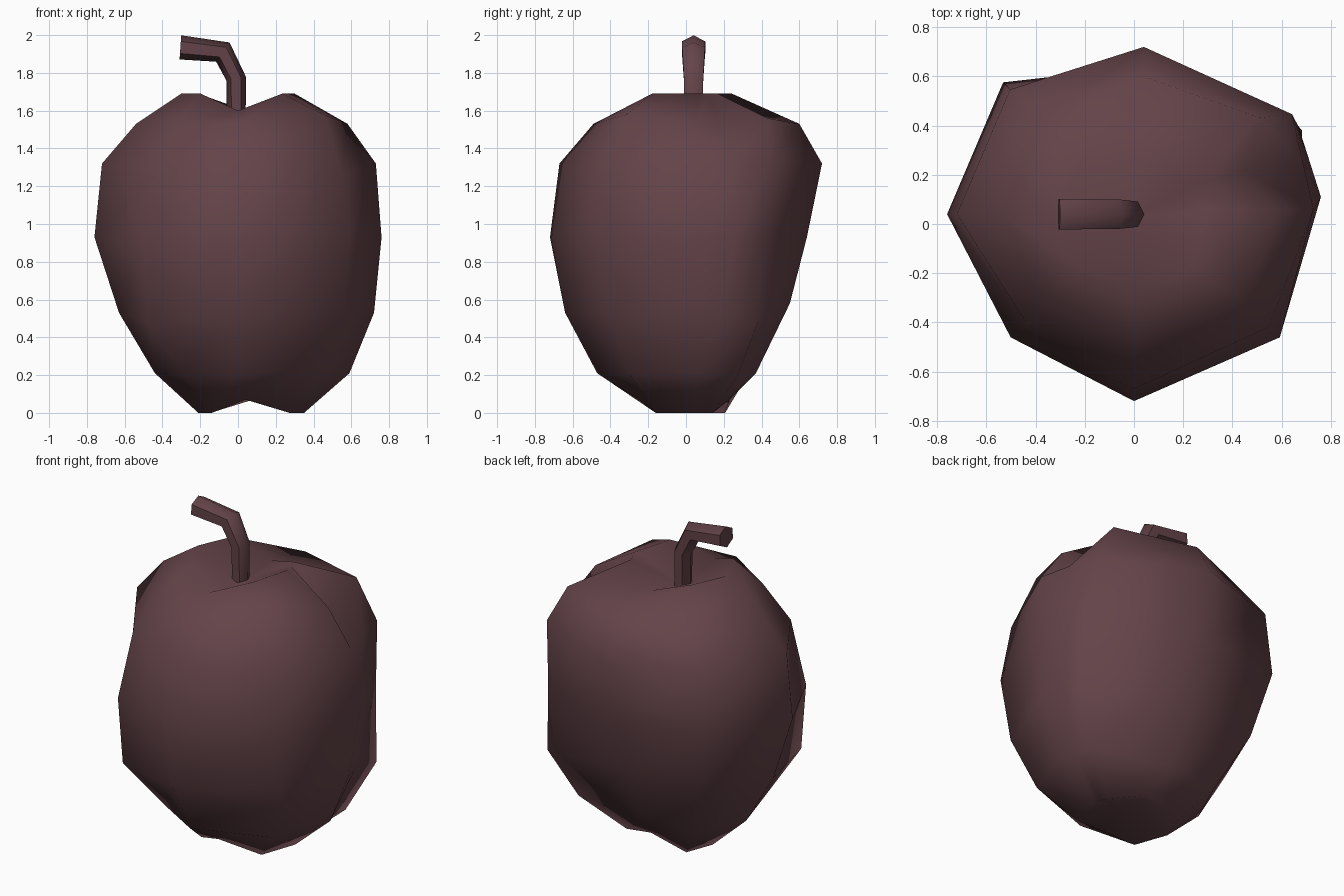
import bpy, bmesh, math
from mathutils import Vector

if "Cube" in bpy.data.objects:
    bpy.data.objects.remove(bpy.data.objects["Cube"])

mat = bpy.data.materials.new("dark plum")
mat.diffuse_color = (0.127, 0.057, 0.066, 1)
mat.use_nodes = True
mat.node_tree.nodes["Principled BSDF"].inputs["Base Color"].default_value = mat.diffuse_color


def finish(bm, name, angle):
    bmesh.ops.recalc_face_normals(bm, faces=bm.faces)
    me = bpy.data.meshes.new(name)
    bm.to_mesh(me)
    bm.free()
    ob = bpy.data.objects.new(name, me)
    bpy.context.collection.objects.link(ob)
    me.materials.append(mat)
    bpy.ops.object.select_all(action='DESELECT')
    ob.select_set(True)
    bpy.context.view_layer.objects.active = ob
    bpy.ops.object.shade_smooth_by_angle(angle=math.radians(angle))
    return ob


def bridge(bm, rings):
    for a, b in zip(rings, rings[1:]):
        n = len(a)
        for i in range(n):
            j = (i + 1) % n
            bm.faces.new((a[i], a[j], b[j], b[i]))


def fan(bm, ring, centre):
    c = bm.verts.new(centre)
    for i in range(len(ring)):
        bm.faces.new((ring[i - 1], ring[i], c))


# Fruit body: rings given as z, left x, right x, front y, back y
levels = [
    (0.00, -0.21, 0.35, -0.25, 0.23),
    (0.21, -0.44, 0.59, -0.47, 0.37),
    (0.53, -0.63, 0.72, -0.64, 0.55),
    (0.93, -0.76, 0.76, -0.72, 0.64),
    (1.32, -0.72, 0.73, -0.67, 0.72),
    (1.53, -0.54, 0.58, -0.49, 0.60),
    (1.69, -0.30, 0.30, -0.28, 0.27),
]
# Lumps and hollows that make the fruit uneven: (ring, column) -> offset
lumps = {
    (5, 3): (-0.09, 0.00, -0.11),               # hollow in the right shoulder
    (5, 4): (0.00, 0.06, 0.03),
    (2, 4): (0.05, 0.04, -0.05), (1, 4): (0.03, 0.04, -0.02),
    (2, 5): (0.00, 0.00, 0.05),
    (5, 1): (0.00, 0.00, 0.05), (4, 1): (-0.02, 0.01, -0.05),
    (5, 6): (0.03, -0.10, 0.00),
    (5, 8): (0.03, 0.03, 0.00), (4, 8): (0.035, 0.03, -0.03),
    (3, 8): (0.00, 0.00, -0.05), (2, 8): (-0.06, -0.04, -0.05),
}
bm = bmesh.new()
rings = []
for k, (z, l, r, f, b) in enumerate(levels):
    mid = 0.06 if k == 0 else 0.02
    notch = {0: 0.07, 6: -0.09}.get(k, 0)       # notch front and back at the rims
    right = Vector((r, 0.11 if k == 3 else 0.06, z))
    right_back = Vector((r * 0.88, b * 0.62, z))
    pts = [
        (mid - 0.02, f, z + notch), (r * 0.78, f * 0.64, z),
        right, (right + right_back) * 0.5, right_back,
        (mid + 0.02, b, z + notch), (l * 0.70, b * (0.9 if k != 4 else 0.76), z),
        (l, 0.04, z), (l * 0.66, f * 0.64, z),
    ]
    rings.append([bm.verts.new(Vector(p) + Vector(lumps.get((k, i), (0, 0, 0))))
                  for i, p in enumerate(pts)])
bridge(bm, rings)
fan(bm, rings[0], (0.06, 0.02, 0.10))
fan(bm, rings[-1], (0.0, 0.03, 1.55))
finish(bm, "fruit_body", 180)

# Bent stem: centre x, z, radius, bend angle of each hexagonal section
path = [(-0.01, 1.50, 0.05, 0), (-0.01, 1.77, 0.053, 10),
        (-0.08, 1.91, 0.062, 55), (-0.305, 1.935, 0.064, 86)]
bm = bmesh.new()
rings = []
for x, z, rad, bend in path:
    t = math.radians(bend)
    ring = []
    for i in range(6):
        a = math.tau * i / 6
        u, v = rad * math.cos(a), rad * math.sin(a)
        ring.append(bm.verts.new((x + u * math.cos(t), 0.04 + v * 1.12, z + u * math.sin(t))))
    rings.append(ring)
bridge(bm, rings)
bm.faces.new(rings[0])
bm.faces.new(rings[-1])
finish(bm, "stem", 62)
